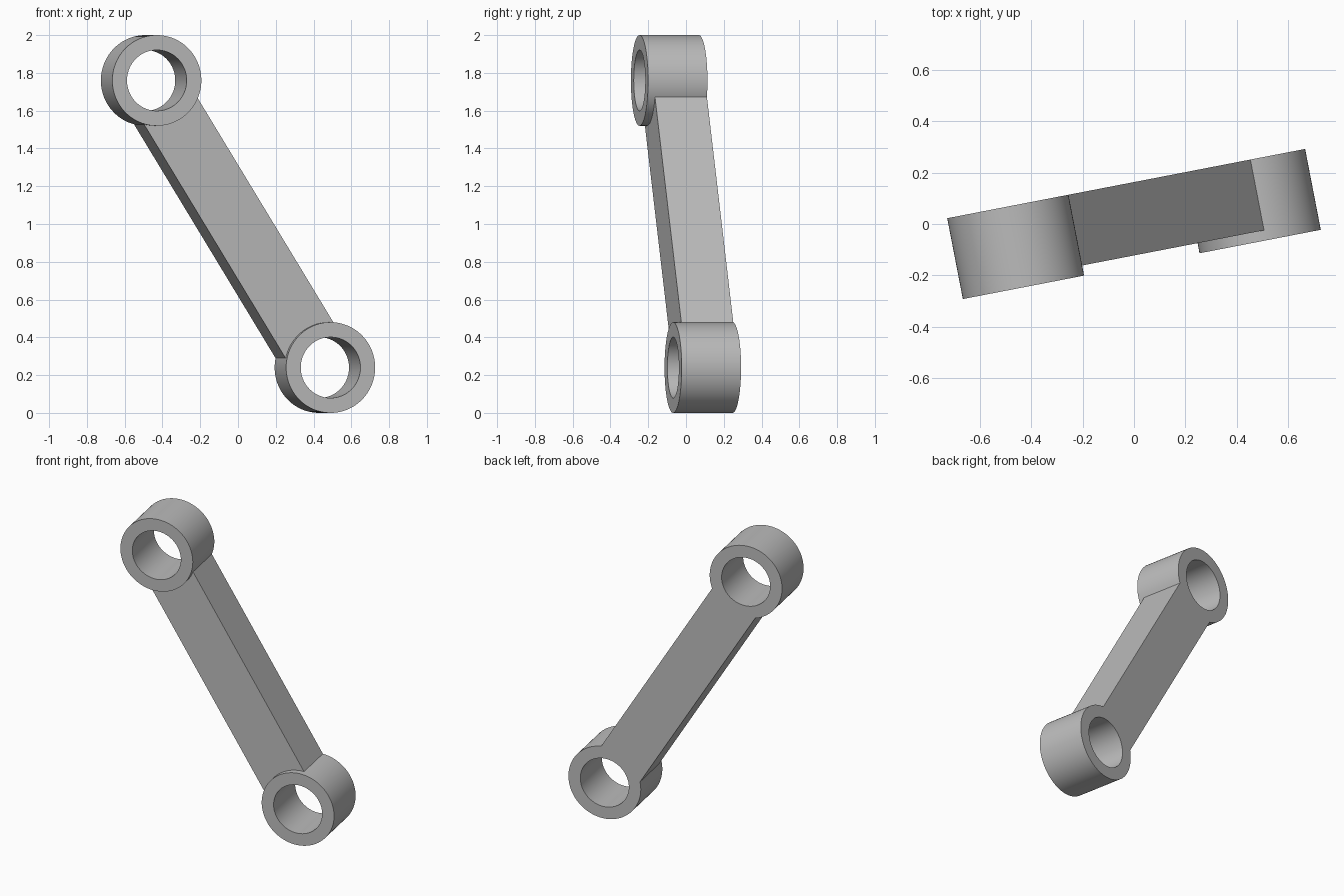
import bpy, bmesh, math
from mathutils import Vector

if "Cube" in bpy.data.objects:
    bpy.data.objects.remove(bpy.data.objects["Cube"])

OUTER, BORE = 0.24, 0.161          # ring radii
FRONT, BACK = -0.16, 0.16          # ring depth
BAR_FRONT = -0.12                  # bar is recessed in front, flush behind
UPPER_W, LOWER_W = 0.145, -0.174   # bar edges, measured from the centre line
YAW = math.radians(10.95)
TOP = Vector((-0.4685, 0, 1.76))
BOTTOM = Vector((0.4685, 0, 0.24))

steel = bpy.data.materials.new("grey metal")
grey = (0.5, 0.5, 0.5, 1)
steel.diffuse_color = grey
steel.use_nodes = True
steel.node_tree.nodes["Principled BSDF"].inputs["Base Color"].default_value = grey


def finish(name, bm):
    bmesh.ops.recalc_face_normals(bm, faces=bm.faces)
    mesh = bpy.data.meshes.new(name)
    bm.to_mesh(mesh)
    bm.free()
    obj = bpy.data.objects.new(name, mesh)
    bpy.context.collection.objects.link(obj)
    obj.rotation_euler.z = YAW
    mesh.materials.append(steel)
    bpy.ops.object.select_all(action="DESELECT")
    obj.select_set(True)
    bpy.context.view_layer.objects.active = obj
    bpy.ops.object.shade_smooth_by_angle(angle=math.radians(30))


def ring(name, centre, sides=96):
    """Hollow cylinder: a rectangular section swept around the bore."""
    bm = bmesh.new()
    section = [(BORE, FRONT), (OUTER, FRONT), (OUTER, BACK), (BORE, BACK)]
    loops = []
    for i in range(sides):
        a = math.tau * i / sides
        loops.append([bm.verts.new(centre + Vector((r * math.cos(a), y, r * math.sin(a))))
                      for r, y in section])
    for i in range(sides):
        a, b = loops[i], loops[(i + 1) % sides]
        for j in range(4):
            k = (j + 1) % 4
            bm.faces.new((a[j], a[k], b[k], b[j]))
    finish(name, bm)


def bar(name, strips=16):
    """Slanted bar whose ends are scooped to fit around the rings."""
    bm = bmesh.new()
    along = (BOTTOM - TOP).normalized()
    across = Vector((-along.z, 0, along.x))
    radius = OUTER - 0.001
    rows = []
    for i in range(strips + 1):
        w = LOWER_W + (UPPER_W - LOWER_W) * i / strips
        reach = along * math.sqrt(radius ** 2 - w ** 2)
        ends = (TOP + across * w + reach, BOTTOM + across * w - reach)
        rows.append([bm.verts.new((p.x, y, p.z))
                     for p, y in ((ends[0], BAR_FRONT), (ends[1], BAR_FRONT),
                                  (ends[1], BACK), (ends[0], BACK))])
    for a, b in zip(rows, rows[1:]):
        for j in range(4):
            k = (j + 1) % 4
            bm.faces.new((a[j], a[k], b[k], b[j]))
    bm.faces.new(rows[0])
    bm.faces.new(rows[-1])
    finish(name, bm)


ring("upper_ring", TOP)
ring("lower_ring", BOTTOM)
bar("connecting_bar")
